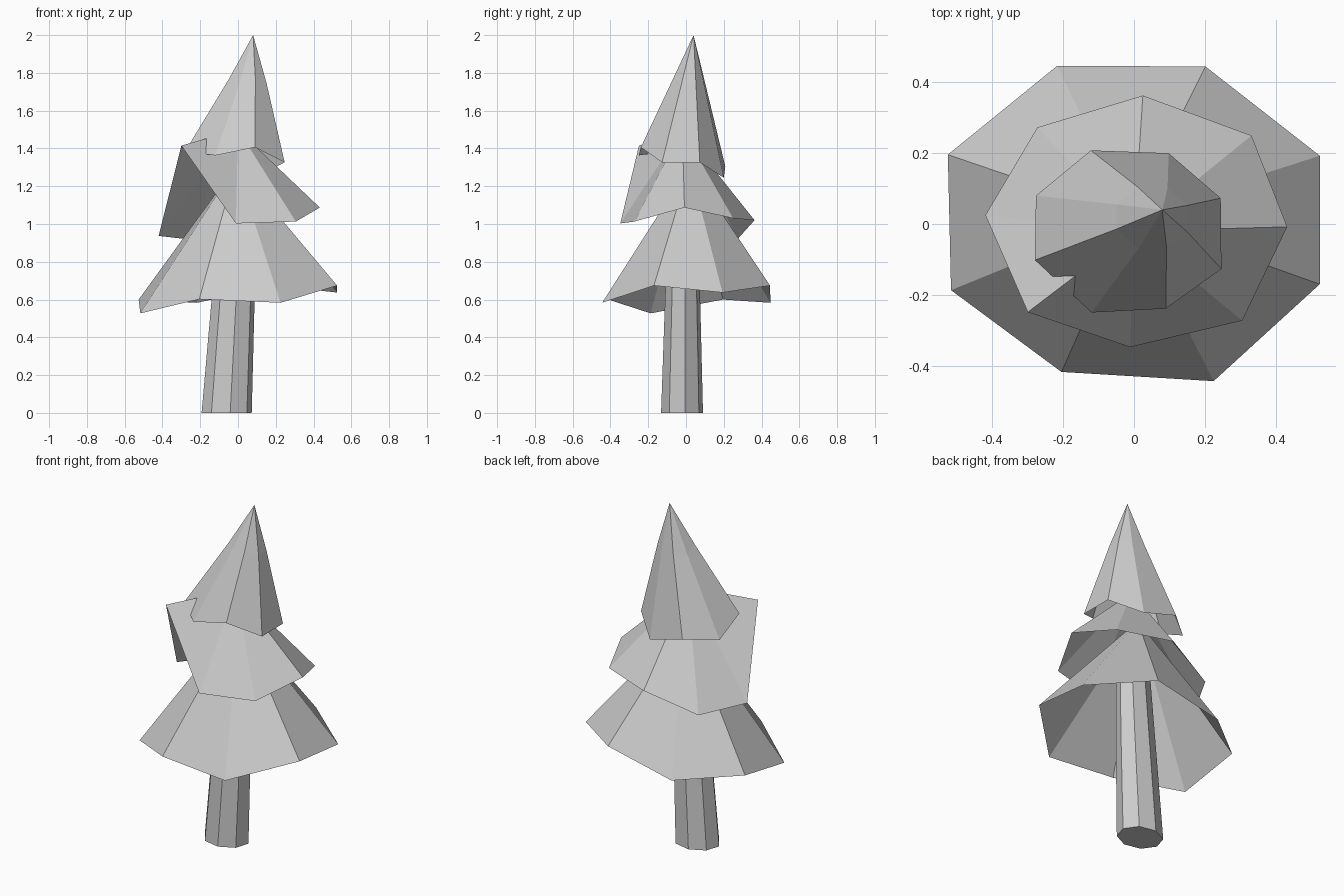
import bpy
import math

if "Cube" in bpy.data.objects:
    bpy.data.objects.remove(bpy.data.objects["Cube"])


def make_object(name, verts, faces):
    mesh = bpy.data.meshes.new(name)
    mesh.from_pydata(verts, [], faces)
    mesh.update()
    obj = bpy.data.objects.new(name, mesh)
    bpy.context.collection.objects.link(obj)
    return obj


def foliage_tier(name, rim, apex, bulge=0.0):
    """Hollow skirt: uneven rim, one middle ring, then a point."""
    n = len(rim)
    t = 0.62
    ring = [tuple(r + (a - r) * t for r, a in zip(p, apex)) for p in rim]
    ring = [(x + bulge, y, z) for x, y, z in ring]
    faces = []
    for i in range(n):
        j = (i + 1) % n
        faces += [(i, j, n + j, n + i), (n + i, n + j, 2 * n)]
    return make_object(name, rim + ring + [apex], faces)


# Trunk: leaning, tapered eight-sided column
sides = 8
levels = [(-0.06, -0.021, 0.0, 0.134, 0.112),
          (-0.026, -0.018, 0.6, 0.115, 0.094),
          (-0.005, -0.015, 1.0, 0.100, 0.080)]
verts, faces = [], []
for cx, cy, z, rx, ry in levels:
    for k in range(sides):
        a = math.radians(8) + math.tau * k / sides
        verts.append((cx + rx * math.cos(a), cy + ry * math.sin(a), z))
for r in range(len(levels) - 1):
    for k in range(sides):
        m = (k + 1) % sides
        faces.append((r * sides + k, r * sides + m,
                      (r + 1) * sides + m, (r + 1) * sides + k))
faces.append(tuple(reversed(range(sides))))
faces.append(tuple(range(2 * sides, 3 * sides)))
make_object("trunk", verts, faces)

# Bottom tier
foliage_tier("lower_foliage", [
    (0.525, -0.17, 0.674), (0.525, 0.193, 0.637), (0.202, 0.445, 0.674),
    (-0.217, 0.447, 0.583), (-0.526, 0.196, 0.60), (-0.517, -0.187, 0.527),
    (-0.205, -0.418, 0.602), (0.225, -0.444, 0.583)],
    (-0.01, 0.02, 1.31))

# Middle tier, one corner curled far up
foliage_tier("middle_foliage", [
    (0.433, -0.008, 1.087), (0.332, 0.25, 1.03), (0.025, 0.363, 1.02),
    (-0.273, 0.273, 0.92), (-0.42, 0.025, 0.937), (-0.30, -0.249, 1.415),
    (-0.011, -0.348, 1.003), (0.306, -0.273, 1.013)],
    (0.0, -0.02, 1.50))

# Top tier, leaning tip
foliage_tier("upper_foliage", [
    (0.247, -0.127, 1.326), (0.245, 0.073, 1.326), (0.098, 0.2, 1.245),
    (-0.122, 0.208, 1.305), (-0.277, 0.08, 1.295), (-0.28, -0.102, 1.385),
    (-0.12, -0.25, 1.363), (0.09, -0.239, 1.406)],
    (0.08, 0.04, 2.0), 0.008)
